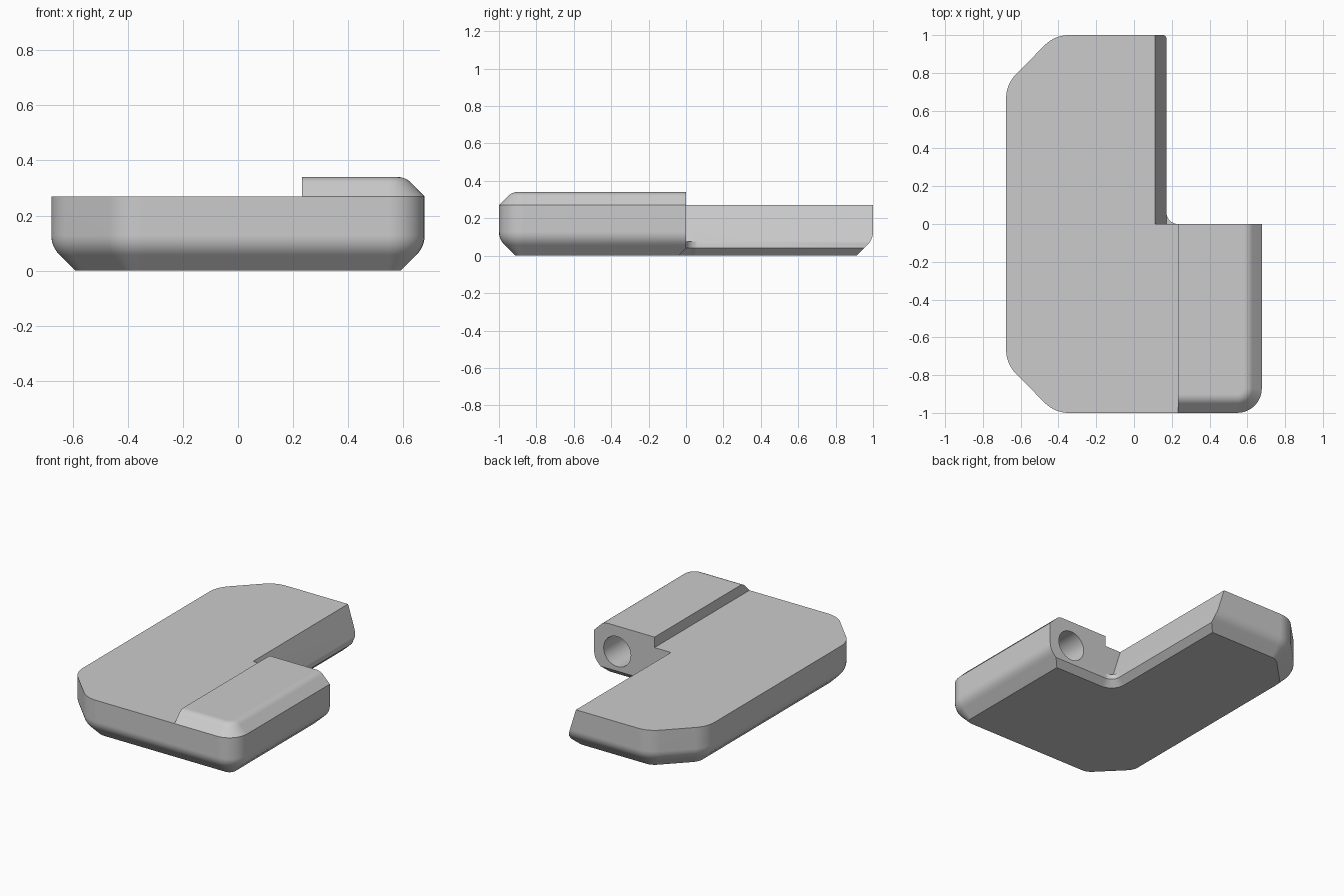
import bpy, bmesh, math
from mathutils import Vector, Matrix

cube = bpy.data.objects.get("Cube")
if cube:
    bpy.data.objects.remove(cube, do_unlink=True)

grey = bpy.data.materials.new("plain grey")
grey.use_nodes = True
colour = (0.6, 0.6, 0.6, 1)
grey.diffuse_color = colour
grey.node_tree.nodes["Principled BSDF"].inputs["Base Color"].default_value = colour

HALF = 0.677        # half width
PLATE_TOP = 0.27
TOP = 0.34


def add_object(name, bm):
    bmesh.ops.recalc_face_normals(bm, faces=bm.faces)
    mesh = bpy.data.meshes.new(name)
    bm.to_mesh(mesh)
    bm.free()
    mesh.materials.append(grey)
    obj = bpy.data.objects.new(name, mesh)
    bpy.context.collection.objects.link(obj)
    return obj


def rounded_outline(corners, inset, steps=8):
    """Counter-clockwise convex outline of (x, y, radius), moved inwards by inset."""
    pts = []
    count = len(corners)
    for i, (x, y, r) in enumerate(corners):
        p = Vector((x, y))
        before = p - Vector(corners[i - 1][:2])
        after = Vector(corners[(i + 1) % count][:2]) - p
        n1 = Vector((before.y, -before.x)).normalized()
        n2 = Vector((after.y, -after.x)).normalized()
        centre = p - r * (n1 + n2) / (1 + n1.dot(n2))
        start = math.atan2(n1.y, n1.x)
        sweep = math.acos(max(-1, min(1, n1.dot(n2))))
        for k in range(steps + 1):
            a = start + sweep * k / steps
            pts.append(centre + (r - inset) * Vector((math.cos(a), math.sin(a))))
    return pts


def loft(name, corners, levels):
    """Stack inset outlines; levels are (inset, z)."""
    bm = bmesh.new()
    rings = [[bm.verts.new((p.x, p.y, z)) for p in rounded_outline(corners, d)]
             for d, z in levels]
    for low, high in zip(rings, rings[1:]):
        for i in range(len(low)):
            j = (i + 1) % len(low)
            bm.faces.new((low[i], low[j], high[j], high[i]))
    bm.faces.new(rings[0][::-1])
    bm.faces.new(rings[-1])
    return add_object(name, bm)


def prism(name, profile, y0, y1):
    """Extrude an x-z profile along y."""
    bm = bmesh.new()
    face = bm.faces.new([bm.verts.new((x, y0, z)) for x, z in profile])
    new = bmesh.ops.extrude_face_region(bm, geom=[face])["geom"]
    verts = [v for v in new if isinstance(v, bmesh.types.BMVert)]
    bmesh.ops.translate(bm, verts=verts, vec=(0, y1 - y0, 0))
    return add_object(name, bm)


def bend(a, corner, b, steps=6):
    """Smooth curve from a to b, pulled towards corner."""
    a, corner, b = Vector(a), Vector(corner), Vector(b)
    return [tuple(a * (1 - t) ** 2 + corner * 2 * t * (1 - t) + b * t * t)
            for t in (k / steps for k in range(steps + 1))]


# Body: outline with clipped left corners, bevelled below and above
outline = [(-HALF, -0.74, 0.18), (-0.42, -1, 0.18), (HALF, -1, 0.13),
           (HALF, 1, 0.13), (-0.42, 1, 0.18), (-HALF, 0.74, 0.18)]
levels = [(0.087, 0)]
levels += bend((0.03, 0.057), (0, 0.087), (0, 0.128))
levels += [(0, PLATE_TOP)]
levels += bend((0.05, 0.32), (0.07, TOP), (0.1, TOP))
hinge = loft("hinge_leaf", outline, levels)

# Step between the flat leaf and the raised knuckle
step = prism("step_cutter", [(-2, PLATE_TOP), (0.232, PLATE_TOP),
                             (0.232, 1), (-2, 1)], -2, 2)

# Notch behind the knuckle: bevelled foot with rounded corner, then sloped wall
notch = [(0.172, 0, 0.06), (2, 0, 0.06), (2, 2, 0.06), (0.172, 2, 0.06)]
foot = loft("notch_foot_cutter", notch, [(-0.08, -0.04), (0, 0.04), (0, 0.075)])
slope = prism("notch_slope_cutter", [(0.172, 0.075), (2, 0.075),
                                     (2, 0.465), (0.05, 0.465)], 0, 2)

# Blind pin hole in the end of the knuckle
bm = bmesh.new()
bmesh.ops.create_cone(bm, cap_ends=True, segments=48, radius1=0.1, radius2=0.1, depth=1,
                      matrix=Matrix.Translation((0.507, -0.35, 0.17))
                      @ Matrix.Rotation(math.pi / 2, 4, 'X'))
hole = add_object("pin_hole_cutter", bm)

# Cut the body
bpy.context.view_layer.objects.active = hinge
for cutter in (step, foot, slope, hole):
    cutter.hide_render = True
    mod = hinge.modifiers.new(cutter.name, 'BOOLEAN')
    mod.operation = 'DIFFERENCE'
    mod.solver = 'EXACT'
    mod.object = cutter
    bpy.ops.object.modifier_apply(modifier=mod.name)
    bpy.data.objects.remove(cutter, do_unlink=True)

# Smooth bevels, crisp edges
for obj in bpy.context.selected_objects:
    obj.select_set(False)
hinge.select_set(True)
bpy.ops.object.shade_smooth_by_angle(angle=math.radians(25))
weighted = hinge.modifiers.new("weighted_normals", 'WEIGHTED_NORMAL')
weighted.keep_sharp = True
